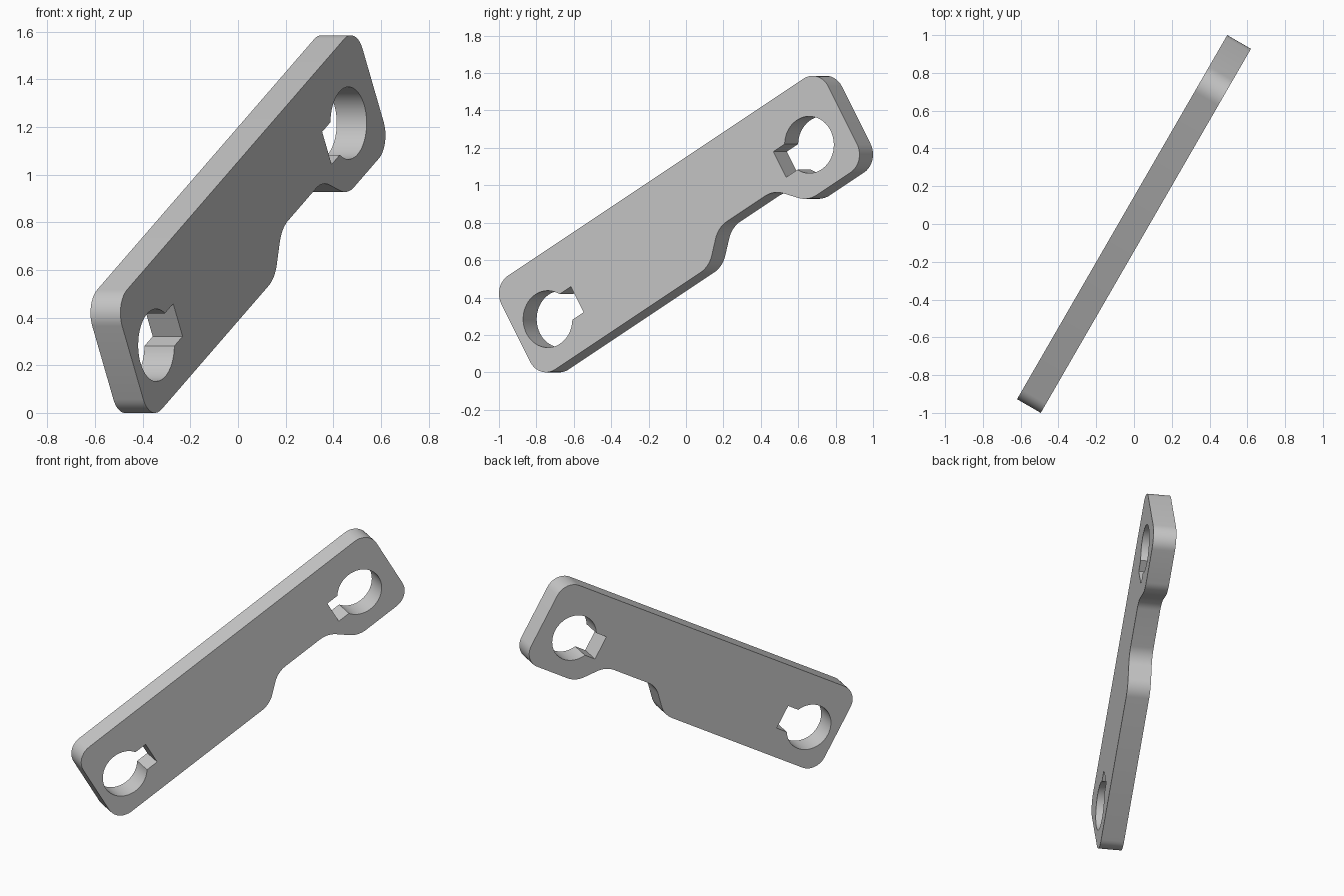
import bpy
import bmesh
import math
from mathutils import Matrix, Vector

cube = bpy.data.objects.get("Cube")
if cube:
    bpy.data.objects.remove(cube, do_unlink=True)

THICKNESS = 0.145
HALF_LENGTH, HALF_WIDTH = 1.165, 0.29
CORNER_R, NOTCH_R = 0.112, 0.15
HOLE_R, KEY_HALF, KEY_REACH, HOLE_Y = 0.152, 0.079, 0.21, -0.034
CENTRE_Z = 0.7925


def rounded(corners, steps=10):
    """Replace each (x, y, radius) corner with a tangent arc."""
    points = []
    for i, (x, y, r) in enumerate(corners):
        p = Vector((x, y))
        d1 = (Vector(corners[i - 1][:2]) - p).normalized()
        d2 = (Vector(corners[(i + 1) % len(corners)][:2]) - p).normalized()
        half = d1.angle(d2) / 2
        centre = p + (d1 + d2).normalized() * (r / math.sin(half))
        start = p + d1 * (r / math.tan(half)) - centre
        end = p + d2 * (r / math.tan(half)) - centre
        sweep = math.pi - 2 * half
        if start.x * end.y - start.y * end.x < 0:
            sweep = -sweep
        for k in range(steps + 1):
            points.append(centre + Matrix.Rotation(sweep * k / steps, 2) @ start)
    return points


def keyed_hole(cx, side, steps=48):
    """Round hole with a square slot pointing along side (+1 or -1)."""
    gap = math.asin(KEY_HALF / HOLE_R)
    pts = [(KEY_REACH, -KEY_HALF), (KEY_REACH, KEY_HALF)]
    for k in range(steps + 1):
        t = gap + (2 * math.pi - 2 * gap) * k / steps
        pts.append((HOLE_R * math.cos(t), HOLE_R * math.sin(t)))
    return [Vector((cx + side * x, HOLE_Y + y)) for x, y in pts]


# Plate outline with a shallow notch in the lower edge
L, W = HALF_LENGTH, HALF_WIDTH
outline = rounded([
    (-L, W, CORNER_R), (-L, -W, CORNER_R),
    (0.046, -W, NOTCH_R), (0.20, -0.135, NOTCH_R),
    (0.595, -0.135, NOTCH_R), (0.75, -W, NOTCH_R),
    (L, -W, CORNER_R), (L, W, CORNER_R),
])

# Filled, extruded profile with both keyed holes
profile = bpy.data.curves.new("link_plate", "CURVE")
profile.dimensions = "2D"
profile.fill_mode = "BOTH"
profile.extrude = THICKNESS / 2
for loop in (outline, keyed_hole(-0.957, 1), keyed_hole(0.907, -1)):
    spline = profile.splines.new("POLY")
    spline.points.add(len(loop) - 1)
    for point, co in zip(spline.points, loop):
        point.co = (co.x, co.y, 0, 1)
    spline.use_cyclic_u = True

plate = bpy.data.objects.new("link_plate", profile)
bpy.context.collection.objects.link(plate)
bpy.ops.object.select_all(action="DESELECT")
plate.select_set(True)
bpy.context.view_layer.objects.active = plate
bpy.ops.object.convert(target="MESH")
plate = bpy.context.view_layer.objects.active

# Stand the plate upright, turned and tilted
along = Vector((math.cos(math.radians(60)), math.sin(math.radians(60)), 0))
up = Vector((0, 0, 1))
tilt = math.radians(30)
axis_a = along * math.cos(tilt) + up * math.sin(tilt)
axis_b = up * math.cos(tilt) - along * math.sin(tilt)
pose = Matrix((axis_a, axis_b, axis_a.cross(axis_b))).transposed().to_4x4()
pose.translation = (0, 0, CENTRE_Z)

bm = bmesh.new()
bm.from_mesh(plate.data)
bmesh.ops.remove_doubles(bm, verts=bm.verts, dist=0.0005)
bmesh.ops.transform(bm, matrix=pose, verts=bm.verts)
bmesh.ops.recalc_face_normals(bm, faces=bm.faces)
bm.to_mesh(plate.data)
bm.free()

# Plain grey
grey = bpy.data.materials.new("light_grey")
grey.use_nodes = True
colour = (0.58, 0.58, 0.58, 1)
grey.diffuse_color = colour
grey.node_tree.nodes["Principled BSDF"].inputs["Base Color"].default_value = colour
plate.data.materials.clear()
plate.data.materials.append(grey)
bpy.ops.object.shade_smooth_by_angle(angle=math.radians(30))
